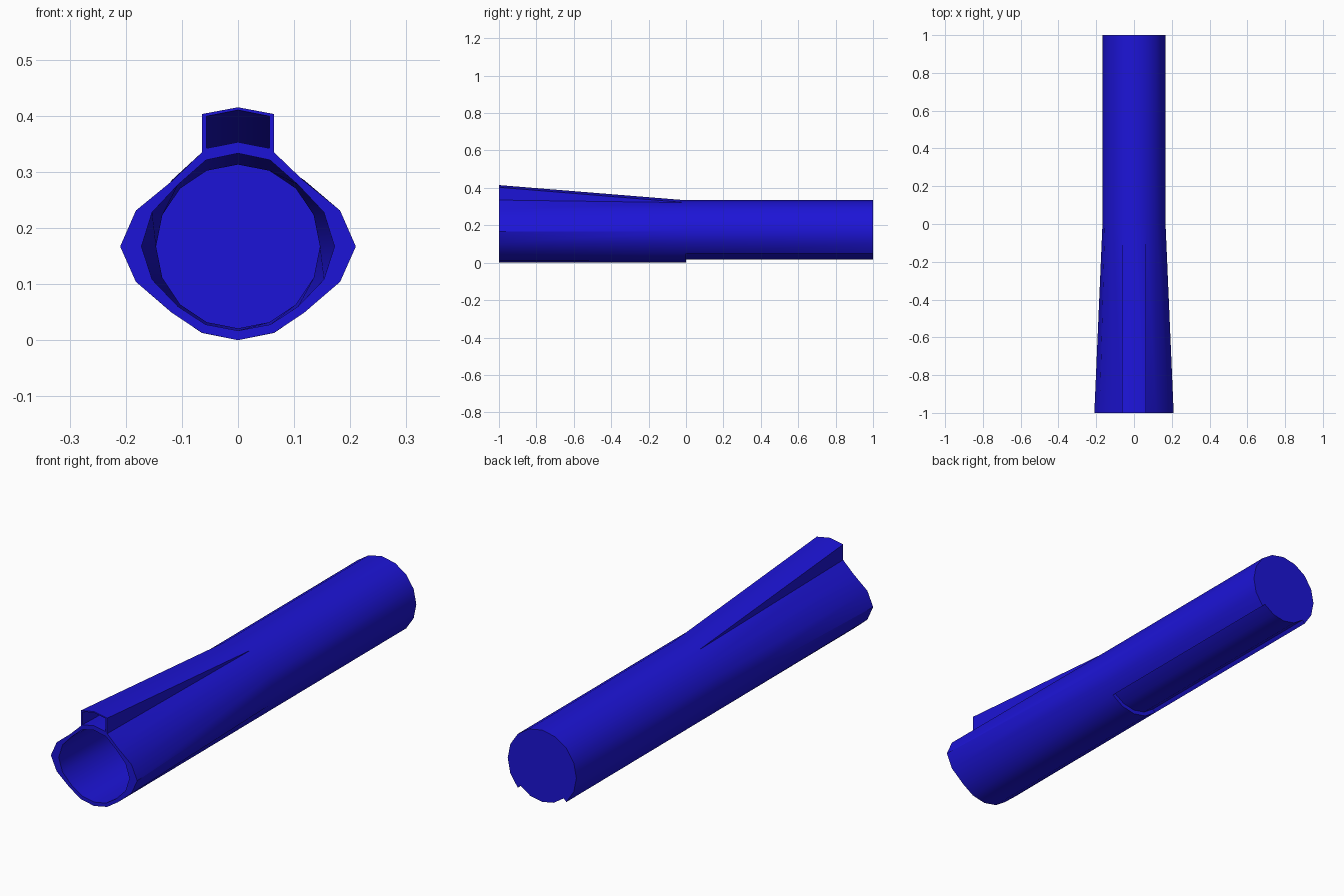
import bpy, bmesh, math

if "Cube" in bpy.data.objects:
    bpy.data.objects.remove(bpy.data.objects["Cube"])

N, CZ, R, R_IN, R_BORE = 16, 0.167, 0.167, 0.149, 0.146
bm = bmesh.new()
cache = {}


def vert(p):
    key = tuple(round(c, 4) for c in p)
    if key not in cache:
        cache[key] = bm.verts.new(key)
    return cache[key]


def face(points):
    vs = list(dict.fromkeys(vert(p) for p in points))
    if len(vs) > 2:
        bm.faces.new(vs)


def strip(a, b, closed=True):
    n = len(a)
    for i in range(n if closed else n - 1):
        j = (i + 1) % n
        face([a[i], a[j], b[j], b[i]])


def ring(r, y):
    return [(r * math.cos(2 * math.pi * k / N), y, CZ + r * math.sin(2 * math.pi * k / N))
            for k in range(N)]


def flared(side, shoulder, quarter, up, bottom, y):
    """Front-end outline: right half of the section, mirrored in x."""
    right = [bottom[0], bottom[1], quarter[0], shoulder[0], side, shoulder[1], quarter[1], up[0], up[1]]
    pts = right + [(-x, z) for x, z in right[-2:0:-1]]
    pts = pts[4:] + pts[:4]                      # start at the +x side, like ring()
    return [(x, y, z) for x, z in pts]


# Flared mouth: outer outline and bore outline
mouth = flared((.21, CZ), [(.182, .104), (.182, .231)], [(.118, .049), (.116, .285)],
               [(.064, .335), (0, .345)], [(0, 0), (.064, .013)], -1)
mouth_bore = flared((.172, CZ), [(.153, .108), (.153, .228)], [(.107, .06), (.107, .277)],
                    [(.057, .321), (0, .333)], [(0, .017), (.058, .028)], -1)
mid, mid_bore = ring(R, 0), ring(R_BORE, 0)

# Front half skin, leaving the top open for the ridge
order = [k % N for k in range(5, 20)]
strip([mouth[k] for k in order], [mid[k] for k in order], closed=False)

# Ridge rising toward the mouth
crest = [(.064, -1, .403), (0, -1, .415), (-.064, -1, .403)]
strip([mouth[3]] + crest + [mouth[5]], [mid[k] for k in (3, 3, 4, 5, 5)], closed=False)

# Ridge mouth frame and tapering cavity
frame = [mouth[3]] + crest + [mouth[5], mouth[4]]
hole = [(.056, -1, .342), (.056, -1, .399), (0, -1, .41),
        (-.056, -1, .399), (-.056, -1, .342), (0, -1, .353)]
tip = [(.056, -.1, .318)] * 2 + [(0, -.1, .329)] + [(-.056, -.1, .318)] * 2 + [(0, -.1, .329)]
strip(frame, hole)
strip(hole, tip)

# Mouth rim and bore
strip(mouth, mouth_bore)
strip(mouth_bore, mid_bore)
end_bore = ring(R_BORE, 0.98)
strip(mid_bore, end_bore)
face(end_bore)


# Rear half, with the underside recessed
def rear(y):
    outer, inner = ring(R, y), ring(R_IN, y)
    return [outer[k % N] for k in range(14, 27)] + [inner[k] for k in range(10, 15)]


strip(rear(0), rear(1))
face(rear(1))
step = ring(R_IN, 0)
strip(mid[10:15], step[10:15], closed=False)

bmesh.ops.recalc_face_normals(bm, faces=bm.faces)
mesh = bpy.data.meshes.new("barrel_shell")
bm.to_mesh(mesh)
bm.free()
obj = bpy.data.objects.new("barrel_shell", mesh)
bpy.context.collection.objects.link(obj)

mat = bpy.data.materials.new("blue")
mat.diffuse_color = (0.012, 0.007, 0.68, 1)
mat.use_nodes = True
mat.node_tree.nodes["Principled BSDF"].inputs["Base Color"].default_value = mat.diffuse_color
mesh.materials.append(mat)

bpy.context.view_layer.objects.active = obj
obj.select_set(True)
bpy.ops.object.shade_smooth_by_angle(angle=math.radians(30))
